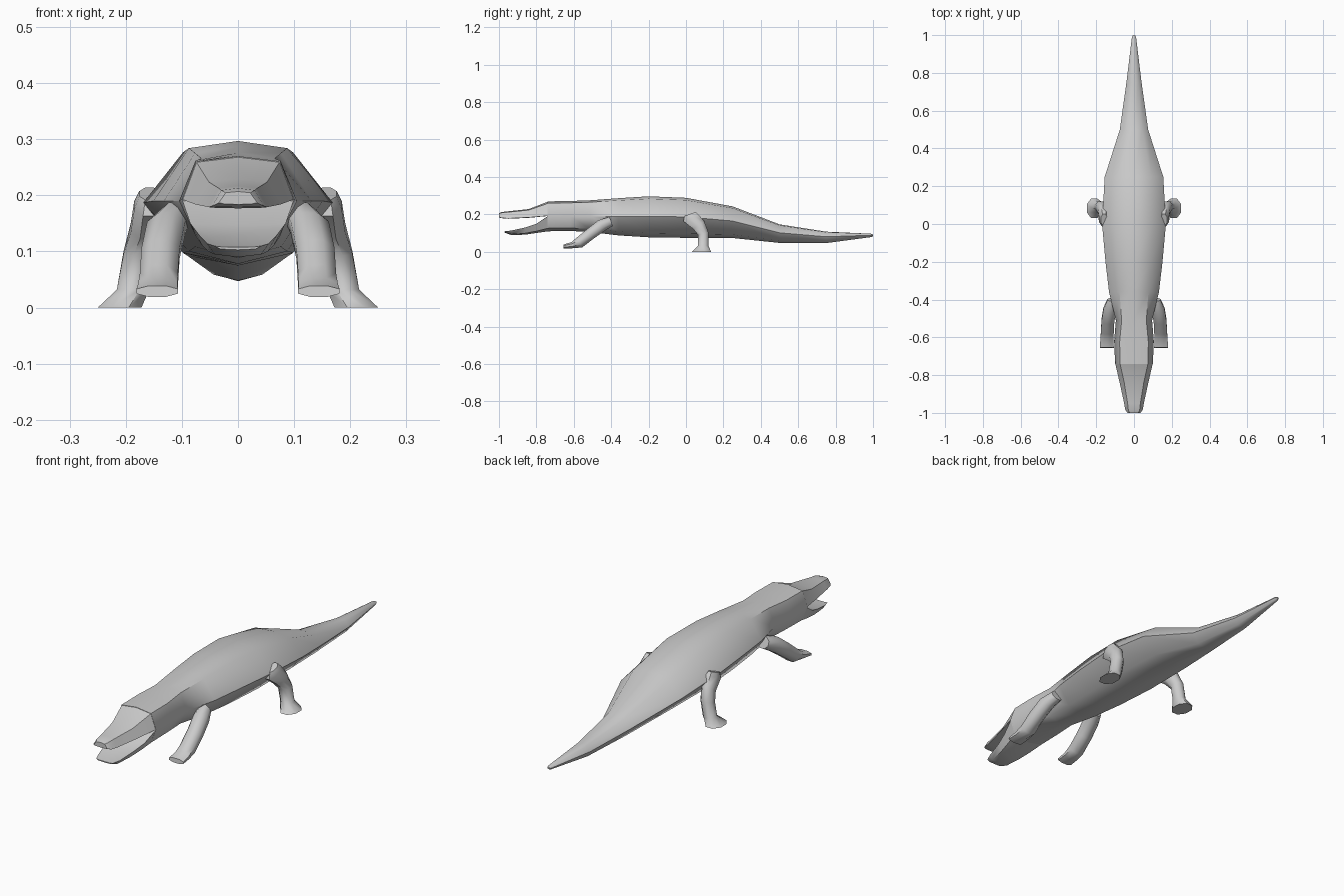
import bpy, bmesh, math
from mathutils import Vector


def loft(name, rings, mirror=False, smooth=50):
    """Skin a list of closed rings, cap both ends."""
    bm = bmesh.new()
    loops = [[bm.verts.new(p) for p in r] for r in rings]
    for a, b in zip(loops, loops[1:]):
        n = len(a)
        for i in range(n):
            bm.faces.new((a[i], a[(i + 1) % n], b[(i + 1) % n], b[i]))
    bm.faces.new(loops[0])
    bm.faces.new(loops[-1])
    bmesh.ops.recalc_face_normals(bm, faces=bm.faces)
    me = bpy.data.meshes.new(name)
    bm.to_mesh(me)
    bm.free()
    ob = bpy.data.objects.new(name, me)
    bpy.context.collection.objects.link(ob)
    if mirror:
        ob.modifiers.new("mirror", 'MIRROR')
    bpy.ops.object.select_all(action='DESELECT')
    ob.select_set(True)
    bpy.context.view_layer.objects.active = ob
    bpy.ops.object.shade_smooth_by_angle(angle=math.radians(smooth))
    return ob


def body_ring(y, w, top, mid, bot, kt=0.58, kb=0.58):
    """Eight-sided section: ridge, shoulders, flanks, belly."""
    t, b = top - 0.12 * (top - mid), bot + 0.2 * (mid - bot)
    half = [(kt * w, t), (w, mid), (kb * w, b)]
    pts = [(0, top)] + half + [(0, bot)] + [(-x, z) for x, z in reversed(half)]
    return [Vector((x, y, z)) for x, z in pts]


def leg_ring(x, y, z, rx, ry, tilt, n=8):
    """Elliptical section, tilted about the x axis."""
    t = math.radians(tilt)
    out = []
    for i in range(n):
        a = math.tau * (i + 0.5) / n
        s = ry * math.sin(a) * 1.08
        out.append(Vector((x + rx * math.cos(a) * 1.08, y + s * math.cos(t), z + s * math.sin(t))))
    return out


# Trunk, neck and tail in one skin
loft("body", [body_ring(*s) for s in [
    (-0.74, 0.100, 0.270, 0.193, 0.110, 0.75, 0.75),
    (-0.62, 0.105, 0.272, 0.190, 0.112, 0.72, 0.70),
    (-0.51, 0.096, 0.276, 0.190, 0.106, 0.68, 0.65),
    (-0.36, 0.132, 0.287, 0.190, 0.088),
    (-0.20, 0.151, 0.297, 0.190, 0.078),
    (0.00, 0.169, 0.289, 0.187, 0.075),
    (0.25, 0.155, 0.243, 0.165, 0.074),
    (0.50, 0.075, 0.147, 0.102, 0.048),
    (0.75, 0.040, 0.108, 0.081, 0.047),
    (0.99, 0.011, 0.097, 0.089, 0.079),
    (1.00, 0.006, 0.093, 0.089, 0.084)]])

# Upper jaw, flat underneath
loft("upper_jaw", [body_ring(*s) for s in [
    (-0.735, 0.100, 0.270, 0.193, 0.192, 0.75, 0.7),
    (-0.84, 0.076, 0.229, 0.184, 0.182, 0.68, 0.7),
    (-0.95, 0.052, 0.217, 0.179, 0.177, 0.65, 0.7),
    (-0.985, 0.046, 0.213, 0.181, 0.180, 0.65, 0.7),
    (-1.00, 0.034, 0.207, 0.187, 0.184, 0.65, 0.7)]], smooth=40)

# Lower jaw, hanging open
loft("lower_jaw", [body_ring(*s) for s in [
    (-0.735, 0.100, 0.194, 0.193, 0.110, 0.7, 0.75),
    (-0.80, 0.085, 0.148, 0.150, 0.101, 0.7, 0.75),
    (-0.86, 0.070, 0.126, 0.130, 0.092, 0.7, 0.75),
    (-0.935, 0.055, 0.112, 0.114, 0.090, 0.7, 0.75),
    (-0.97, 0.042, 0.108, 0.110, 0.103, 0.7, 0.75)]], smooth=40)

# Front legs, reaching forward
loft("front_legs", [leg_ring(*s) for s in [
    (0.112, -0.40, 0.163, 0.028, 0.026, 110),
    (0.128, -0.45, 0.142, 0.034, 0.033, 125),
    (0.138, -0.51, 0.097, 0.034, 0.031, 130),
    (0.141, -0.57, 0.050, 0.034, 0.030, 118),
    (0.143, -0.61, 0.036, 0.035, 0.017, 95),
    (0.144, -0.655, 0.029, 0.037, 0.010, 85)]], mirror=True)

# Hind legs, splayed and planted
loft("hind_legs", [leg_ring(*s) for s in [
    (0.158, 0.022, 0.203, 0.018, 0.032, 20),
    (0.158, 0.026, 0.182, 0.027, 0.044, 25),
    (0.163, 0.068, 0.143, 0.028, 0.036, 35),
    (0.175, 0.092, 0.098, 0.029, 0.029, 12),
    (0.187, 0.092, 0.032, 0.029, 0.028, 0),
    (0.211, 0.083, 0.000, 0.039, 0.052, 0)]], mirror=True)
